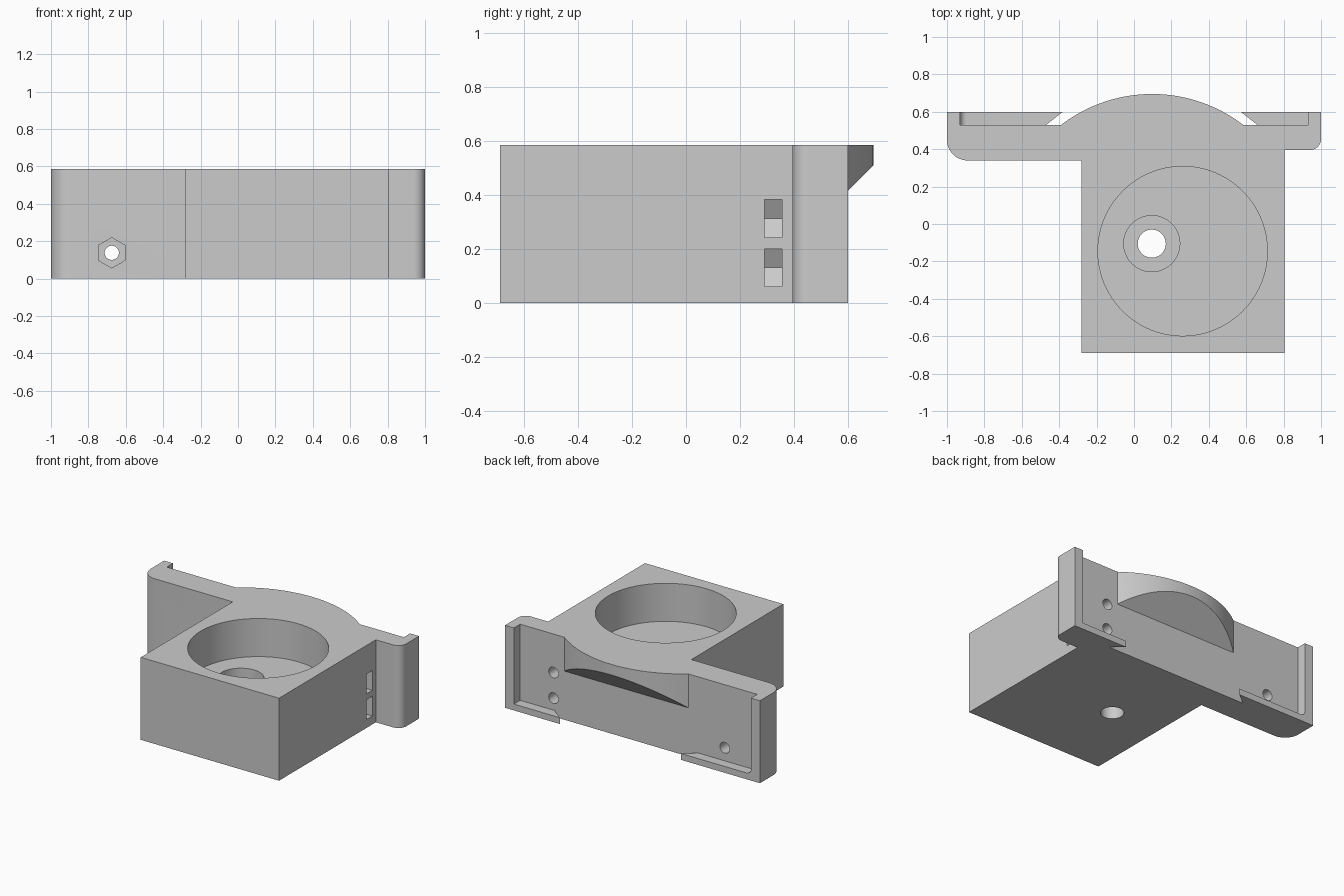
import bpy, bmesh, math

if "Cube" in bpy.data.objects:
    bpy.data.objects.remove(bpy.data.objects["Cube"])

TOP = 0.585          # overall height
BACK, RIM = 0.53, 0.60   # recessed back face and rim face


def arc(cx, cy, r, a0, a1, n=12):
    """Points on an arc, angles in degrees."""
    return [(cx + r * math.cos(math.radians(a0 + (a1 - a0) * i / n)),
             cy + r * math.sin(math.radians(a0 + (a1 - a0) * i / n)))
            for i in range(n + 1)]


def circle(cx, cy, r, n=64, start=0):
    return arc(cx, cy, r, start, start + 360, n)[:-1]


def prism(name, pts, lo, hi, axis='Z'):
    """Extrude a 2D outline along Z or Y; lo may be a function of (u, v)."""
    bm = bmesh.new()

    def ring(level):
        out = []
        for u, v in pts:
            w = level(u, v) if callable(level) else level
            out.append(bm.verts.new((u, v, w) if axis == 'Z' else (u, w, v)))
        return out

    a, b = ring(lo), ring(hi)
    bm.faces.new(a)
    bm.faces.new(b)
    for i in range(len(a)):
        j = (i + 1) % len(a)
        bm.faces.new((a[i], a[j], b[j], b[i]))
    bmesh.ops.recalc_face_normals(bm, faces=bm.faces[:])
    mesh = bpy.data.meshes.new(name)
    bm.to_mesh(mesh)
    bm.free()
    ob = bpy.data.objects.new(name, mesh)
    bpy.context.collection.objects.link(ob)
    return ob


def combine(target, tool, operation):
    """Apply a boolean and discard the tool."""
    mod = target.modifiers.new("combine", 'BOOLEAN')
    mod.operation = operation
    mod.solver = 'EXACT'
    mod.object = tool
    bpy.context.view_layer.objects.active = target
    bpy.ops.object.modifier_apply(modifier=mod.name)
    bpy.data.objects.remove(tool)


# Block, back plate and side rims as one outline
outline = [(-0.28, -0.69), (0.805, -0.69), (0.805, 0.395)]
outline += arc(0.94, 0.455, 0.06, -90, 0)
outline += [(1, RIM), (0.93, RIM), (0.93, BACK), (-0.93, BACK), (-0.93, RIM), (-1, RIM)]
outline += arc(-0.89, 0.45, 0.11, 180, 270)
outline += [(-0.28, 0.34)]
body = prism("bracket_body", outline, 0, TOP)

# Bottom lips with slanted ends, and the rounded inner corner
combine(body, prism("left_lip", [(-0.96, 0.48), (-0.47, 0.48), (-0.47, BACK),
                                 (-0.38, RIM), (-0.96, RIM)], 0, 0.045), 'UNION')
combine(body, prism("right_lip", [(0.96, 0.48), (0.66, 0.48), (0.66, BACK),
                                  (0.57, RIM), (0.96, RIM)], 0, 0.045), 'UNION')
fillet = [(-0.96, 0.02), (-0.895, 0.02)] + arc(-0.895, 0.08, 0.035, 270, 180, 8) + [(-0.96, 0.08)]
combine(body, prism("lip_fillet", fillet, 0.48, RIM, 'Y'), 'UNION')

# Curved back bulge with a sloping underside
half = math.degrees(math.asin(0.487 / 0.8))
bulge = arc(0.097, -0.105, 0.8, 90 - half, 90 + half, 48)
bulge += [(bulge[-1][0], 0.45), (bulge[0][0], 0.45)]
combine(body, prism("back_bulge", bulge, lambda u, v: v - 0.185, TOP), 'UNION')

# Large bore, counterbore and through hole
combine(body, prism("bore", circle(0.26, -0.145, 0.453, 96), 0.315, 1), 'DIFFERENCE')
combine(body, prism("counterbore", circle(0.095, -0.105, 0.15), 0.11, 0.5), 'DIFFERENCE')
combine(body, prism("through_hole", circle(0.095, -0.105, 0.075, 48), -0.2, 0.4), 'DIFFERENCE')

# Left screw hole with hexagonal nut pocket
combine(body, prism("left_nut", circle(-0.675, 0.138, 0.081, 6, 30), 0.2, 0.42, 'Y'), 'DIFFERENCE')
combine(body, prism("left_screw", circle(-0.675, 0.138, 0.038, 32), 0.2, 0.8, 'Y'), 'DIFFERENCE')

# Right screw holes with nut slots opening on the side
for z in (0.13, 0.312):
    slot = [(0.9, z - 0.07), (0.9, z + 0.07), (0.628, z + 0.07), (0.587, z), (0.628, z - 0.07)]
    combine(body, prism("nut_slot", slot, 0.29, 0.355, 'Y'), 'DIFFERENCE')
    combine(body, prism("right_screw", circle(0.668, z, 0.038, 32), 0.31, 0.8, 'Y'), 'DIFFERENCE')

# Single grey finish
grey = bpy.data.materials.new("grey")
grey.diffuse_color = (0.6, 0.6, 0.6, 1)
grey.use_nodes = True
grey.node_tree.nodes["Principled BSDF"].inputs["Base Color"].default_value = grey.diffuse_color
body.data.materials.clear()
body.data.materials.append(grey)
for poly in body.data.polygons:
    poly.material_index = 0

bpy.ops.object.select_all(action='DESELECT')
body.select_set(True)
bpy.context.view_layer.objects.active = body
bpy.ops.object.shade_smooth_by_angle(angle=math.radians(30))
